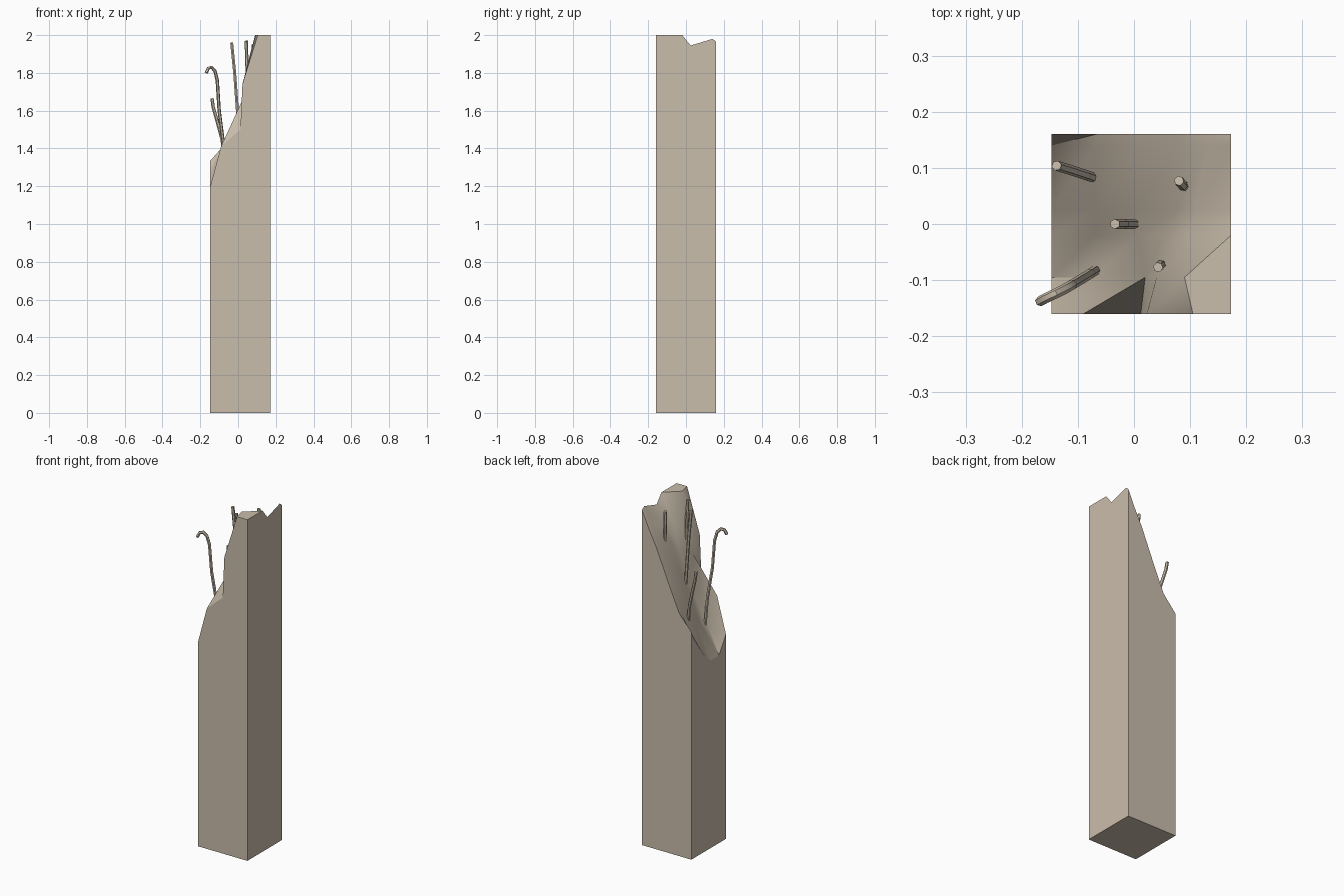
import bpy
import bmesh
import math

cube = bpy.data.objects.get("Cube")
if cube:
    bpy.data.objects.remove(cube, do_unlink=True)


def make_material(name, color):
    mat = bpy.data.materials.new(name)
    mat.use_nodes = True
    mat.diffuse_color = color
    mat.node_tree.nodes["Principled BSDF"].inputs["Base Color"].default_value = color
    return mat


concrete = make_material("warm concrete", (0.59, 0.51, 0.41, 1.0))


def activate(obj):
    bpy.ops.object.select_all(action='DESELECT')
    obj.select_set(True)
    bpy.context.view_layer.objects.active = obj


def broken_pillar(name, rows):
    """Square pillar; each row is (y, [(x, z), ...]) across the broken top."""
    bm = bmesh.new()
    grid = [[bm.verts.new((x, y, z)) for x, z in points] for y, points in rows]
    last_row, last_col = len(grid) - 1, len(grid[0]) - 1

    # Fractured top surface
    for i in range(last_row):
        for j in range(last_col):
            a, b = grid[i][j], grid[i][j + 1]
            c, d = grid[i + 1][j + 1], grid[i + 1][j]
            for corners in ((a, b, c), (a, c, d)):
                bm.faces.new(corners).smooth = True

    # Flat walls and base
    rims = [
        grid[0],
        [row[last_col] for row in grid],
        grid[last_row][::-1],
        [row[0] for row in reversed(grid)],
    ]
    base = [bm.verts.new((rim[0].co.x, rim[0].co.y, 0)) for rim in rims]
    for k, rim in enumerate(rims):
        bm.faces.new([base[k], base[(k + 1) % len(base)]] + rim[::-1])
    bm.faces.new(base[::-1])

    # Crisp breaks: around the rim and along steep folds
    bm.normal_update()
    for edge in bm.edges:
        one, two = edge.link_faces
        fold = edge.calc_face_angle(0)
        edge.smooth = one.smooth and two.smooth and fold < math.radians(40)

    mesh = bpy.data.meshes.new(name)
    bm.to_mesh(mesh)
    bm.free()
    mesh.materials.append(concrete)
    obj = bpy.data.objects.new(name, mesh)
    bpy.context.collection.objects.link(obj)
    return obj


left, right = -0.147, 0.173
broken_pillar("pillar", [
    (-0.16, [(left, 1.2), (-0.09, 1.41), (0.012, 1.5), (0.023, 1.74), (0.105, 2), (right, 2)]),
    (-0.095, [(left, 1.1), (-0.07, 1.26), (0.02, 1.65), (0.04, 1.77), (0.09, 2), (right, 2)]),
    (-0.02, [(left, 1.1), (-0.07, 1.31), (0.005, 1.53), (0.055, 1.69), (0.1, 1.86), (right, 2)]),
    (0.025, [(left, 1.13), (-0.07, 1.35), (0.005, 1.56), (0.075, 1.75), (0.11, 1.83), (right, 1.945)]),
    (0.14, [(left, 1.29), (-0.07, 1.41), (0.005, 1.59), (0.08, 1.77), (0.13, 1.88), (right, 1.98)]),
    (0.16, [(left, 1.335), (-0.067, 1.425), (0.005, 1.59), (0.08, 1.77), (0.13, 1.87), (right, 1.965)]),
])


def bar(name, points, radius=0.009):
    """Thin reinforcing bar swept along a path."""
    curve = bpy.data.curves.new(name, 'CURVE')
    curve.dimensions = '3D'
    curve.bevel_depth = radius
    curve.bevel_resolution = 1
    curve.use_fill_caps = True
    spline = curve.splines.new('POLY')
    spline.points.add(len(points) - 1)
    for point, co in zip(spline.points, points):
        point.co = (*co, 1)
    curve.materials.append(concrete)
    obj = bpy.data.objects.new(name, curve)
    bpy.context.collection.objects.link(obj)
    activate(obj)
    bpy.ops.object.convert(target='MESH')
    bpy.ops.object.shade_smooth_by_angle(angle=math.radians(50))


# Bent bars sticking out of the break
bar("hooked_bar", [
    (-0.065, -0.08, 1.22), (-0.077, -0.088, 1.42), (-0.1, -0.102, 1.6),
    (-0.11, -0.108, 1.76), (-0.122, -0.115, 1.81), (-0.14, -0.124, 1.83),
    (-0.157, -0.132, 1.825), (-0.168, -0.138, 1.8)])
bar("short_bar", [
    (-0.07, 0.082, 1.34), (-0.085, 0.087, 1.45), (-0.115, 0.097, 1.56),
    (-0.132, 0.102, 1.62), (-0.138, 0.104, 1.665)])
bar("middle_bar", [
    (0.003, 0, 1.5), (-0.005, 0, 1.62), (-0.018, 0, 1.8), (-0.034, 0, 1.96)])
bar("front_bar", [
    (0.05, -0.072, 1.65), (0.047, -0.073, 1.85), (0.043, -0.077, 1.97)])
bar("back_bar", [
    (0.09, 0.066, 1.74), (0.087, 0.069, 1.86), (0.08, 0.077, 1.95)])
